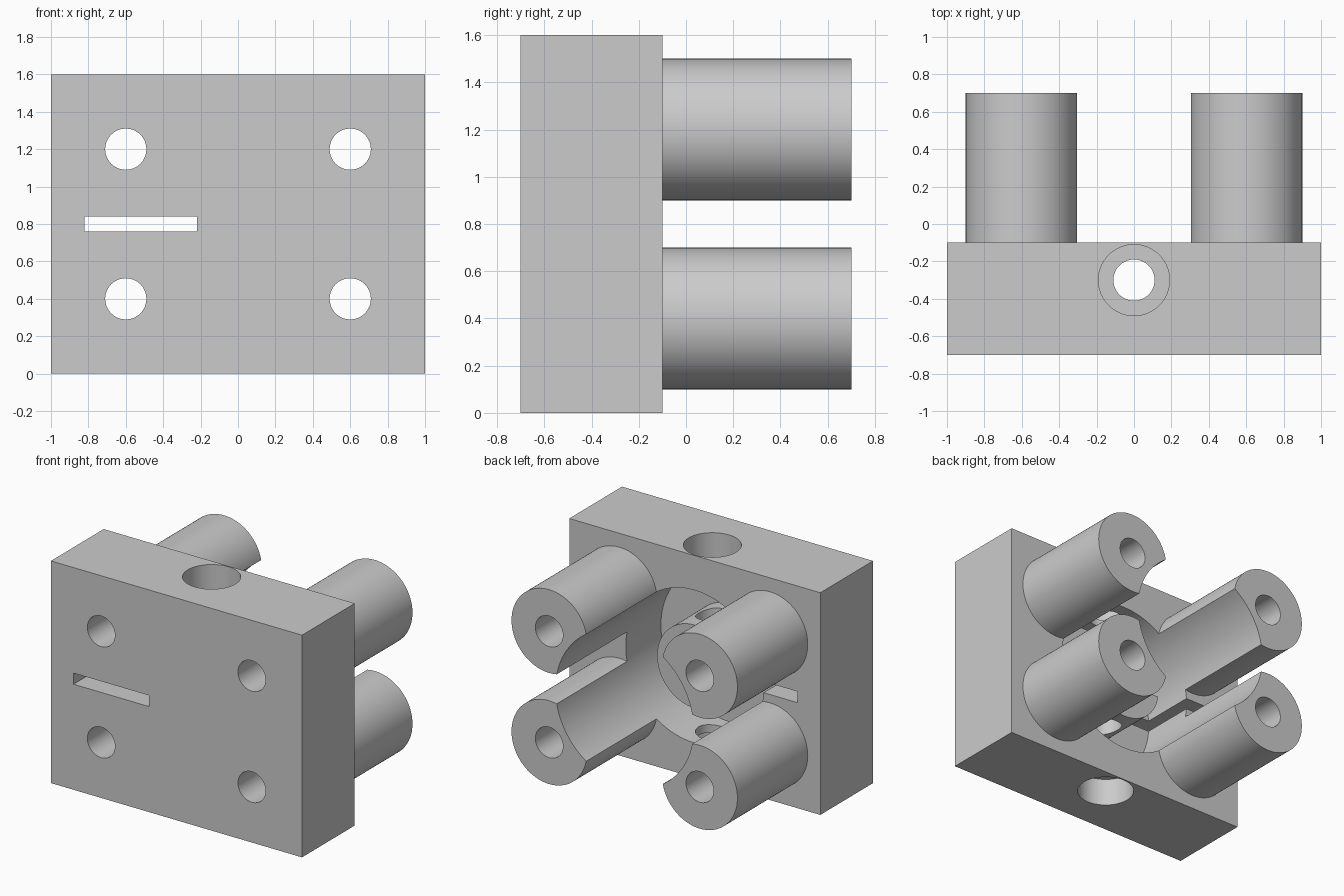
import bpy
from math import pi, radians

cube = bpy.data.objects.get("Cube")
if cube:
    bpy.data.objects.remove(cube, do_unlink=True)

grey = bpy.data.materials.new("plain grey")
grey.use_nodes = True
colour = (0.6, 0.6, 0.6, 1)
grey.diffuse_color = colour
grey.node_tree.nodes["Principled BSDF"].inputs["Base Color"].default_value = colour


def box(name, lo, hi):
    bpy.ops.mesh.primitive_cube_add(size=1, location=[(a + b) / 2 for a, b in zip(lo, hi)])
    ob = bpy.context.object
    ob.name = name
    ob.scale = [b - a for a, b in zip(lo, hi)]
    bpy.ops.object.transform_apply(location=True, rotation=True, scale=True)
    ob.data.materials.append(grey)
    return ob


def rod(name, axis, radius, u, v, start, end):
    """Cylinder along y at (x=u, z=v), or along z at (x=u, y=v)."""
    mid = (start + end) / 2
    along_y = axis == "y"
    bpy.ops.mesh.primitive_cylinder_add(
        vertices=96, radius=radius, depth=end - start,
        location=(u, mid, v) if along_y else (u, v, mid),
        rotation=(pi / 2 if along_y else 0, 0, 0))
    ob = bpy.context.object
    ob.name = name
    bpy.ops.object.transform_apply(location=True, rotation=True, scale=True)
    ob.data.materials.append(grey)
    return ob


def combine(target, tool, operation):
    mod = target.modifiers.new(tool.name, "BOOLEAN")
    mod.object, mod.operation, mod.solver = tool, operation, "EXACT"
    bpy.context.view_layer.objects.active = target
    bpy.ops.object.modifier_apply(modifier=mod.name)
    bpy.data.objects.remove(tool, do_unlink=True)


# Base plate with four posts on its back
body = box("post_block", (-1, -0.7, 0), (1, -0.1, 1.6))
corners = [(x, z) for x in (-0.6, 0.6) for z in (0.4, 1.2)]
for x, z in corners:
    combine(body, rod("post", "y", 0.3, x, z, -0.2, 0.7), "UNION")

# Wide bore that also clips the posts, with a round boss left in the middle
combine(body, rod("bore", "y", 0.55, 0, 0.8, -0.5, 0.9), "DIFFERENCE")
combine(body, rod("boss", "y", 0.3, 0, 0.8, -0.6, -0.1), "UNION")

# Screw holes through the posts
for x, z in corners:
    combine(body, rod("screw_hole", "y", 0.11, x, z, -1, 1), "DIFFERENCE")

# Vertical pin hole, counterbored at both ends
combine(body, rod("pin_hole", "z", 0.11, 0, -0.3, -0.2, 1.8), "DIFFERENCE")
for start, end in ((-0.2, 0.2), (1.4, 1.8)):
    combine(body, rod("counterbore", "z", 0.19, 0, -0.3, start, end), "DIFFERENCE")

# Slot on one side, through the plate and the edge of the boss
combine(body, box("slot", (-0.82, -0.9, 0.76), (-0.22, 0, 0.84)), "DIFFERENCE")

bpy.ops.object.select_all(action="DESELECT")
body.select_set(True)
bpy.context.view_layer.objects.active = body
bpy.ops.object.shade_smooth_by_angle(angle=radians(30))
